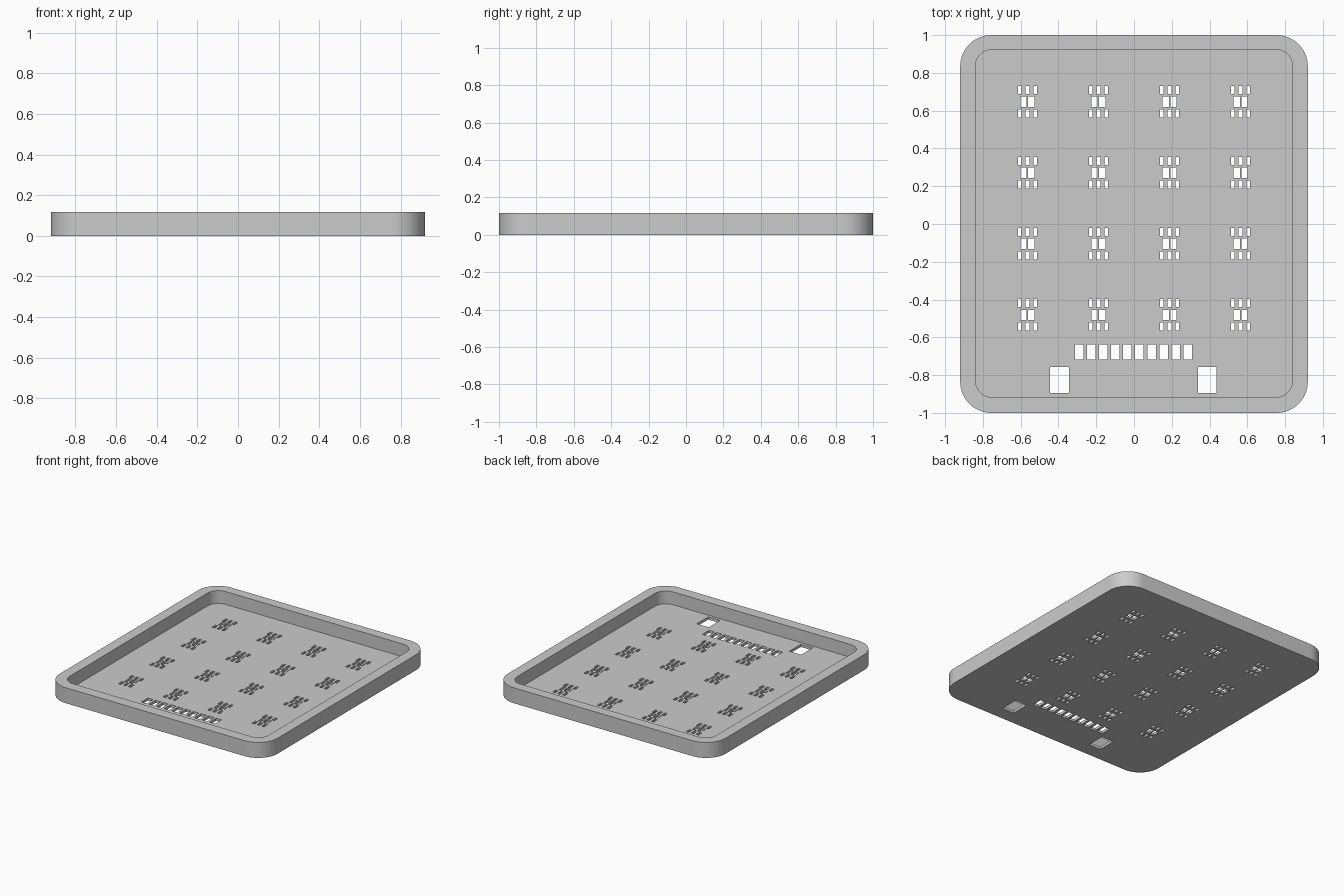
import bpy, bmesh, math
from mathutils import Matrix, Vector

cube = bpy.data.objects.get("Cube")
if cube:
    bpy.data.objects.remove(cube, do_unlink=True)

HEIGHT, FLOOR = 0.118, 0.02

grey = bpy.data.materials.new("plain grey")
grey.use_nodes = True
grey.diffuse_color = (0.6, 0.6, 0.6, 1)
grey.node_tree.nodes["Principled BSDF"].inputs["Base Color"].default_value = grey.diffuse_color


def make_object(name, bm):
    bmesh.ops.recalc_face_normals(bm, faces=bm.faces)
    mesh = bpy.data.meshes.new(name)
    bm.to_mesh(mesh)
    bm.free()
    mesh.materials.append(grey)
    obj = bpy.data.objects.new(name, mesh)
    bpy.context.collection.objects.link(obj)
    return obj


def rounded_slab(name, x, y0, y1, radius, z0, z1, steps=16):
    """Vertical prism with a rounded rectangle outline."""
    bm = bmesh.new()
    centres = [(x - radius, y1 - radius), (radius - x, y1 - radius),
               (radius - x, y0 + radius), (x - radius, y0 + radius)]
    ring = []
    for corner, (cx, cy) in enumerate(centres):
        for i in range(steps + 1):
            a = (corner + i / steps) * math.pi / 2
            ring.append(bm.verts.new((cx + radius * math.cos(a), cy + radius * math.sin(a), z0)))
    face = bm.faces.new(ring)
    new = bmesh.ops.extrude_face_region(bm, geom=[face])["geom"]
    bmesh.ops.translate(bm, vec=(0, 0, z1 - z0),
                        verts=[v for v in new if isinstance(v, bmesh.types.BMVert)])
    return make_object(name, bm)


def add_hole(bm, x, y, width, length):
    """Box that passes right through the floor."""
    size = Matrix.Diagonal((width, length, 4 * FLOOR, 1))
    bmesh.ops.create_cube(bm, size=1, matrix=Matrix.Translation(Vector((x, y, 0))) @ size)


def cut(target, cutter):
    cutter.hide_render = True
    mod = target.modifiers.new(cutter.name, "BOOLEAN")
    mod.operation, mod.solver, mod.object = "DIFFERENCE", "EXACT", cutter
    bpy.context.view_layer.objects.active = target
    bpy.ops.object.modifier_apply(modifier=mod.name)
    bpy.data.objects.remove(cutter, do_unlink=True)


# Shallow tray with a rounded rim
tray = rounded_slab("tray", 0.92, -1, 1, 0.165, 0, HEIGHT)
cut(tray, rounded_slab("cavity_cutter", 0.84, -0.917, 0.924, 0.09, FLOOR, HEIGHT + 0.1))

holes = bmesh.new()
# Four by four grid of hole clusters: three, two, three
for col in range(4):
    for row in range(4):
        cx, cy = (col - 1.5) * 0.376, 0.647 - row * 0.376
        for dx in (-0.041, 0, 0.041):
            for dy in (-0.062, 0.062):
                add_hole(holes, cx + dx, cy + dy, 0.02, 0.042)
        for dx in (-0.021, 0.021):
            add_hole(holes, cx + dx, cy, 0.034, 0.054)
# Row of slots
for i in range(10):
    add_hole(holes, (i - 4.5) * 0.064 - 0.003, -0.678, 0.045, 0.08)
# Two large openings
for x in (-0.394, 0.388):
    add_hole(holes, x, -0.825, 0.1, 0.138)
cut(tray, make_object("hole_cutter", holes))

# Smooth rounded corners, crisp edges
bpy.ops.object.select_all(action="DESELECT")
tray.select_set(True)
bpy.context.view_layer.objects.active = tray
bpy.ops.object.shade_smooth_by_angle(angle=math.radians(30))
